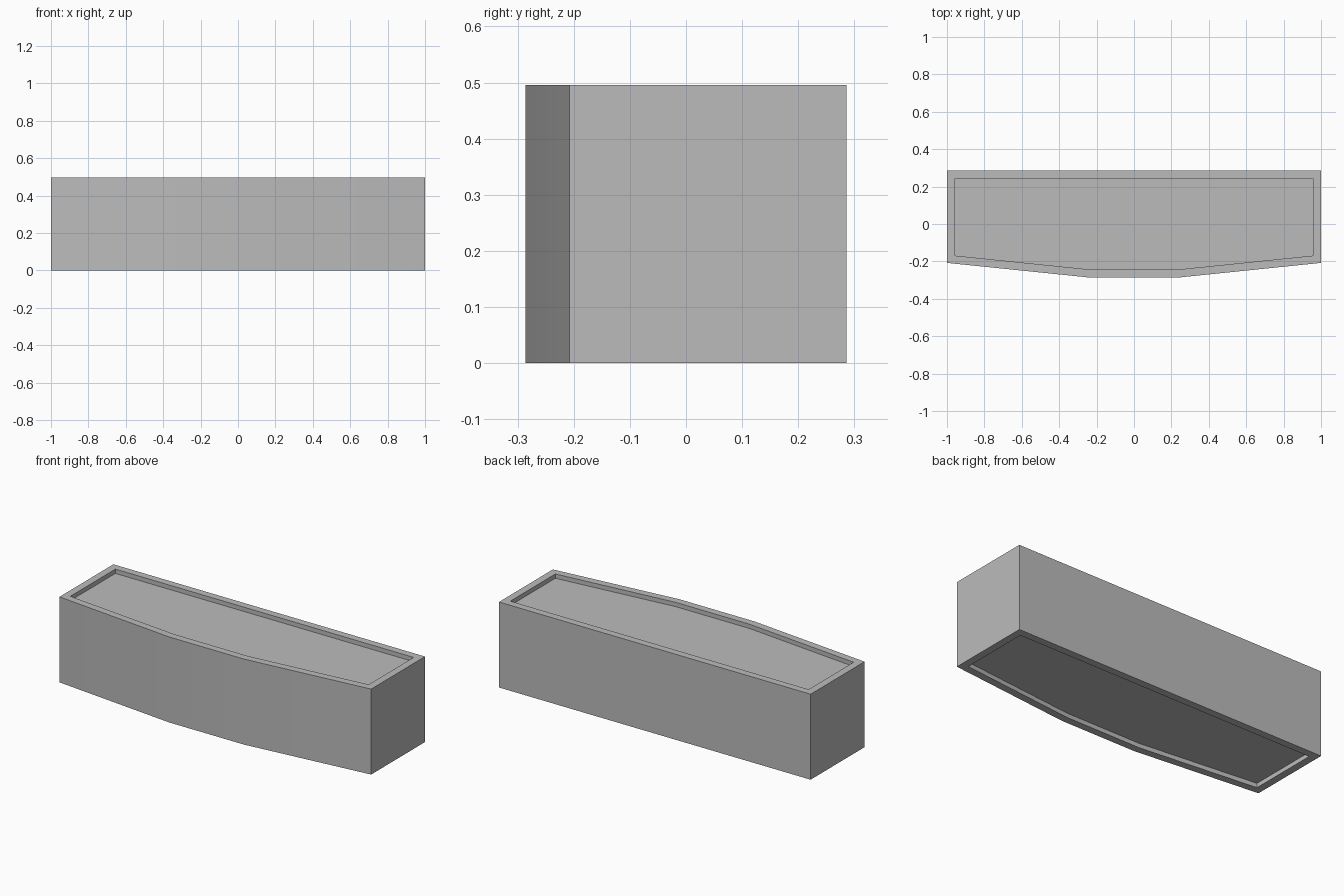
import bpy, bmesh, math

cube = bpy.data.objects.get("Cube")
if cube:
    bpy.data.objects.remove(cube, do_unlink=True)

HEIGHT, DEPTH, RIM = 0.496, 0.025, 0.043

grey = bpy.data.materials.new("mid grey")
grey.use_nodes = True
colour = (0.5, 0.5, 0.5, 1)
grey.diffuse_color = colour
grey.node_tree.nodes["Principled BSDF"].inputs["Base Color"].default_value = colour

# Bowed-front plan outline, counter-clockwise from the front left
half = [(0.24, -0.286), (1, -0.208), (1, 0.286)]
outline = half + [(-x, y) for x, y in reversed(half)]

bm = bmesh.new()
base = bm.faces.new([bm.verts.new((x, y, 0)) for x, y in outline])
solid = bmesh.ops.extrude_face_region(bm, geom=[base])
top_verts = [v for v in solid["geom"] if isinstance(v, bmesh.types.BMVert)]
bmesh.ops.translate(bm, verts=top_verts, vec=(0, 0, HEIGHT))
bmesh.ops.recalc_face_normals(bm, faces=bm.faces)

# Shallow panels sunk inside the top and bottom rims
for face in [f for f in bm.faces if abs(f.normal.z) > 0.9]:
    inward = -face.normal.copy() * DEPTH
    bmesh.ops.inset_region(bm, faces=[face], thickness=RIM, use_even_offset=True)
    walls = bmesh.ops.extrude_discrete_faces(bm, faces=[face])
    panel = walls["faces"][0]
    bmesh.ops.translate(bm, verts=panel.verts, vec=inward)
bmesh.ops.recalc_face_normals(bm, faces=bm.faces)

mesh = bpy.data.meshes.new("bowed_block")
bm.to_mesh(mesh)
bm.free()
mesh.materials.append(grey)
block = bpy.data.objects.new("bowed_block", mesh)
bpy.context.collection.objects.link(block)

# Soft bow with crisp corners
bpy.ops.object.select_all(action="DESELECT")
block.select_set(True)
bpy.context.view_layer.objects.active = block
bpy.ops.object.shade_smooth_by_angle(angle=math.radians(30))
